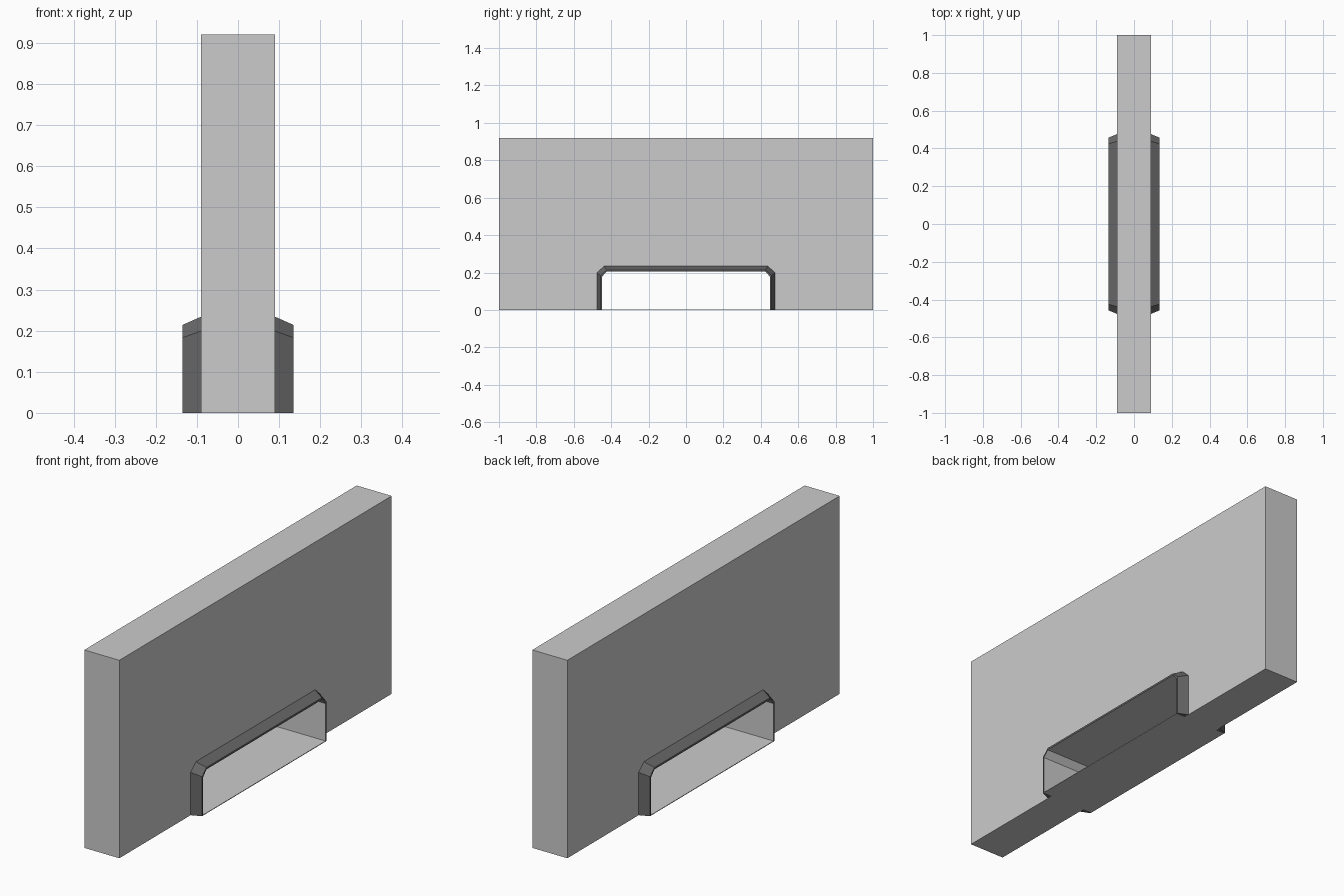
import bpy, bmesh

if "Cube" in bpy.data.objects:
    bpy.data.objects.remove(bpy.data.objects["Cube"], do_unlink=True)


def make_material(name, value):
    mat = bpy.data.materials.new(name)
    mat.use_nodes = True
    color = (value, value, value, 1)
    mat.diffuse_color = color
    mat.node_tree.nodes["Principled BSDF"].inputs["Base Color"].default_value = color
    return mat


light = make_material("light grey", 0.6)
dark = make_material("dark grey", 0.135)

HALF_WALL, HALF_TRIM, HEIGHT = 0.09, 0.135, 0.92


def arch(y, z, cy, cz):
    """Chamfered opening outline; cy and cz are the corner cut positions."""
    half = [(y, 0), (y, cz), (cy, z)]
    return [(-a, b) for a, b in half] + [(a, b) for a, b in reversed(half)]


opening = arch(0.45, 0.205, 0.425, 0.177)
rim = arch(0.457, 0.214, 0.424, 0.183)
base = arch(0.476, 0.234, 0.438, 0.199)


def finish(bm, name, mats):
    bmesh.ops.recalc_face_normals(bm, faces=bm.faces)
    mesh = bpy.data.meshes.new(name)
    bm.to_mesh(mesh)
    bm.free()
    for mat in mats:
        mesh.materials.append(mat)
    obj = bpy.data.objects.new(name, mesh)
    bpy.context.collection.objects.link(obj)
    return obj


def extrude_outline(name, outline, half, mat):
    """Extrude a side outline across the thickness."""
    bm = bmesh.new()
    face = bm.faces.new([bm.verts.new((-half, y, z)) for y, z in outline])
    ext = bmesh.ops.extrude_face_region(bm, geom=[face])
    moved = [v for v in ext["geom"] if isinstance(v, bmesh.types.BMVert)]
    bmesh.ops.translate(bm, verts=moved, vec=(2 * half, 0, 0))
    return finish(bm, name, [mat])


# Wall slab with the passage cut through its foot
slab = [(-1, 0)] + opening + [(1, 0), (1, HEIGHT), (-1, HEIGHT)]
extrude_outline("wall", slab, HALF_WALL, light)

# Thin floor of the passage
floor = [(-0.45, 0), (0.45, 0), (0.45, 0.003), (-0.45, 0.003)]
extrude_outline("passage_floor", floor, HALF_TRIM, light)


# Tapered trim around each mouth, lined in the wall colour
def make_trim(name, side):
    bm = bmesh.new()
    loops = [(base, HALF_WALL), (rim, HALF_TRIM),
             (opening, HALF_TRIM), (opening, HALF_WALL)]
    rings = [[bm.verts.new((side * x, y, z)) for y, z in loop] for loop, x in loops]
    for i in range(4):
        a, b = rings[i], rings[(i + 1) % 4]
        for j in range(len(a) - 1):
            face = bm.faces.new((a[j], a[j + 1], b[j + 1], b[j]))
            face.material_index = 1 if i == 2 else 0
    for end in (0, -1):
        bm.faces.new([ring[end] for ring in rings])
    finish(bm, name, [dark, light])


make_trim("left_trim", 1)
make_trim("right_trim", -1)
